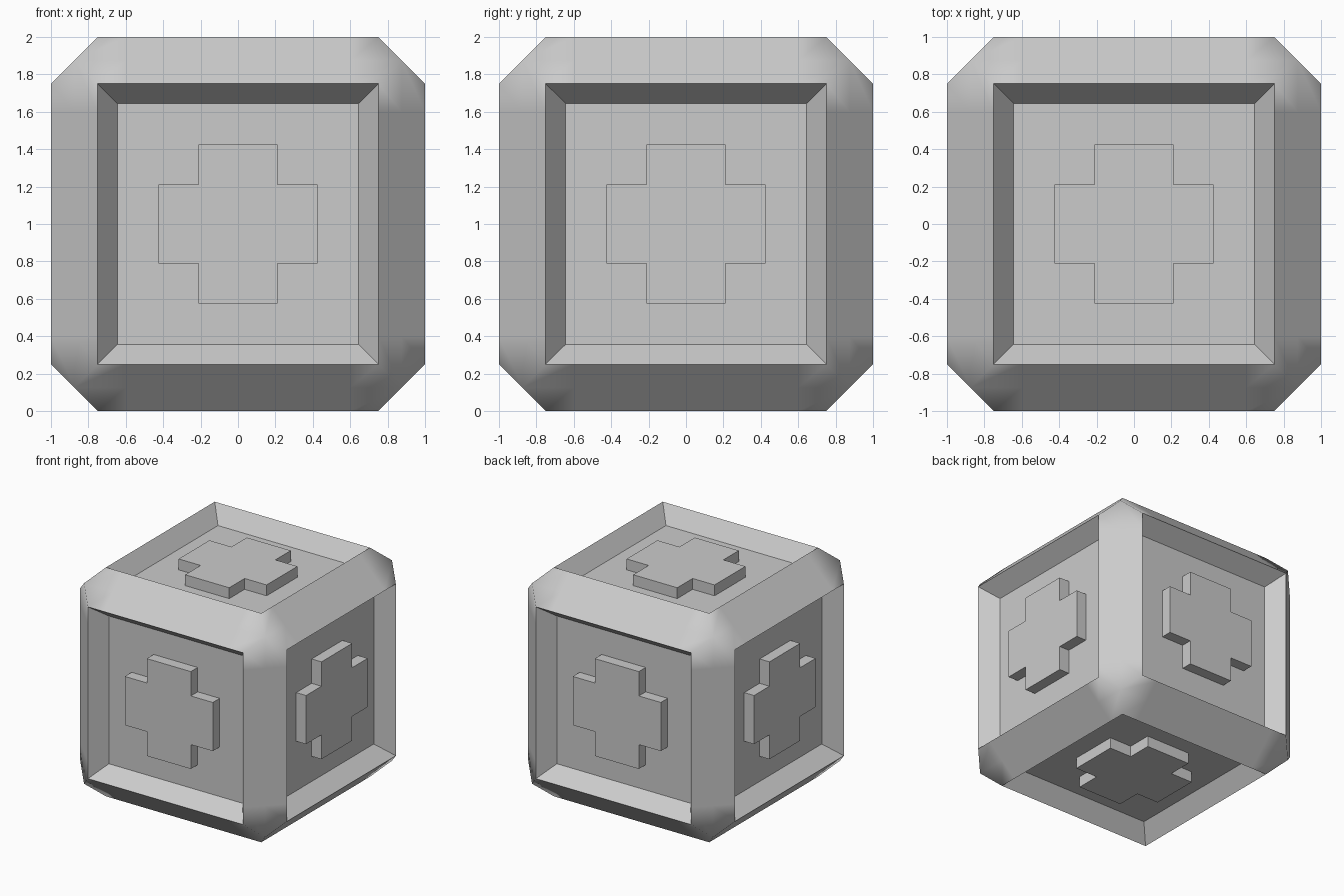
import bpy
import bmesh
from math import pi
from mathutils import Matrix, Vector

cube = bpy.data.objects.get("Cube")
if cube:
    bpy.data.objects.remove(cube, do_unlink=True)

RIDGE = 0.875          # middle of each bevelled edge
RIM = 0.75             # opening of each recess
FLOOR = 0.645          # recess floor half size
FLOOR_H = 0.86         # recess floor height
CROSS_H = 0.955        # top of the raised cross
ARM, LONG = 0.2125, 0.425
FADE = 0.6             # where the rounded corner shading ends

grey = bpy.data.materials.new("light_grey")
grey.use_nodes = True
colour = (0.6, 0.6, 0.6, 1)
grey.diffuse_color = colour
grey.node_tree.nodes["Principled BSDF"].inputs["Base Color"].default_value = colour

# Rotations that carry the top side onto each of the six sides
SIDES = {
    "top": Matrix.Identity(4),
    "bottom": Matrix.Rotation(pi, 4, 'X'),
    "front": Matrix.Rotation(pi / 2, 4, 'X'),
    "back": Matrix.Rotation(-pi / 2, 4, 'X'),
    "left": Matrix.Rotation(pi / 2, 4, 'Y'),
    "right": Matrix.Rotation(-pi / 2, 4, 'Y'),
}
QUARTERS = [Matrix.Rotation(i * pi / 2, 4, 'Z') for i in range(4)]
LIFT = Matrix.Translation((0, 0, 1))


def finish(bm, name):
    mesh = bpy.data.meshes.new(name)
    bm.to_mesh(mesh)
    bm.free()
    mesh.materials.append(grey)
    obj = bpy.data.objects.new(name, mesh)
    bpy.context.collection.objects.link(obj)
    return obj


def add_face(bm, points, matrix, smooth=False):
    face = bm.faces.new([bm.verts.new(matrix @ Vector(p)) for p in points])
    face.smooth = smooth


# Bevelled body with a sloping recess in every side
bm = bmesh.new()
for side in SIDES.values():
    for quarter in QUARTERS:
        m = LIFT @ side @ quarter
        outer = [(x, -RIDGE, RIDGE) for x in (-RIDGE, -FADE, FADE, RIDGE)]
        inner = [(x, -RIM, 1) for x in (-RIM, -FADE, FADE, RIM)]
        for i in range(3):
            add_face(bm, [outer[i], outer[i + 1], inner[i + 1], inner[i]], m, True)
        add_face(bm, inner + [(FLOOR, -FLOOR, FLOOR_H), (-FLOOR, -FLOOR, FLOOR_H)], m)
    add_face(bm, [q @ Vector((-FLOOR, -FLOOR, FLOOR_H)) for q in QUARTERS], LIFT @ side)
bmesh.ops.remove_doubles(bm, verts=bm.verts, dist=0.0005)
finish(bm, "bevelled_body")

# Raised cross on each recess floor
for name, side in SIDES.items():
    bm = bmesh.new()
    corner = [(-ARM, -ARM), (-ARM, -LONG), (ARM, -LONG)]
    outline = [q @ Vector((x, y, FLOOR_H)) for q in QUARTERS for x, y in corner]
    add_face(bm, outline, Matrix.Identity(4))
    base = bm.faces[:]
    raised = bmesh.ops.extrude_face_region(bm, geom=base)["geom"]
    bmesh.ops.translate(bm, vec=(0, 0, CROSS_H - FLOOR_H),
                        verts=[v for v in raised if isinstance(v, bmesh.types.BMVert)])
    bmesh.ops.recalc_face_normals(bm, faces=bm.faces)
    bm.transform(LIFT @ side)
    finish(bm, name + "_cross")
